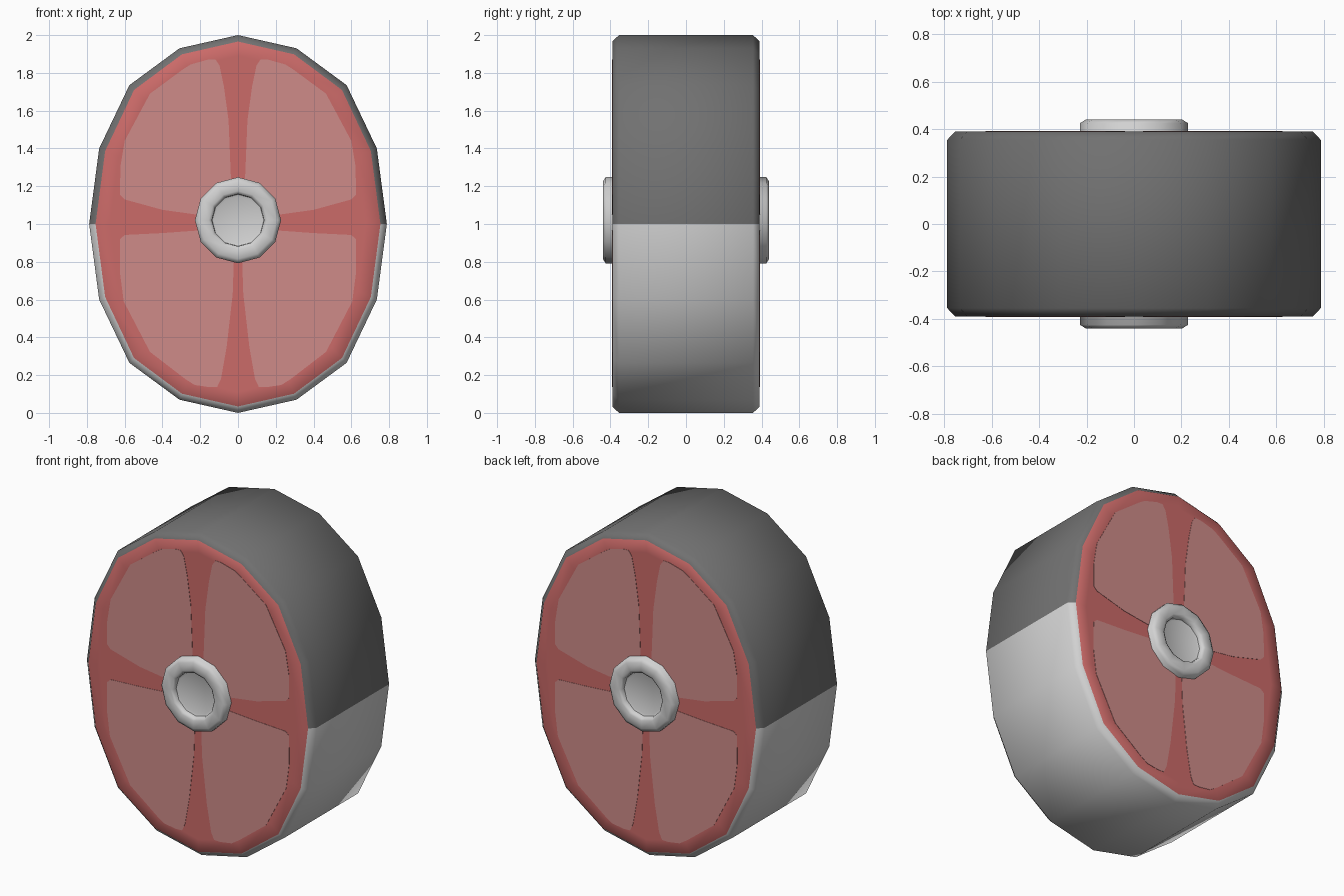
import bpy, bmesh, math

if "Cube" in bpy.data.objects:
    bpy.data.objects.remove(bpy.data.objects["Cube"])

def material(name, rgb):
    m = bpy.data.materials.new(name)
    m.diffuse_color = (*rgb, 1)
    m.use_nodes = True
    m.node_tree.nodes["Principled BSDF"].inputs["Base Color"].default_value = m.diffuse_color
    return m

DARK = material("dark_skin", (0.165, 0.165, 0.165))
PALE = material("pale_grey", (0.64, 0.64, 0.64))
RED = material("meat_red", (0.60, 0.145, 0.14))
PINK = material("meat_pink", (0.62, 0.26, 0.25))

def finish(bm, name, mats, smooth=None):
    bmesh.ops.recalc_face_normals(bm, faces=bm.faces)
    me = bpy.data.meshes.new(name)
    bm.to_mesh(me)
    bm.free()
    for m in mats:
        me.materials.append(m)
    ob = bpy.data.objects.new(name, me)
    bpy.context.collection.objects.link(ob)
    if smooth:
        bpy.ops.object.select_all(action='DESELECT')
        bpy.context.view_layer.objects.active = ob
        ob.select_set(True)
        bpy.ops.object.shade_smooth_by_angle(angle=math.radians(smooth))
    return ob

def loft(loops):
    """Skin between closed loops of points and cap both ends."""
    bm = bmesh.new()
    rings = [[bm.verts.new(p) for p in lp] for lp in loops]
    n = len(rings[0])
    for a, b in zip(rings, rings[1:]):
        for i in range(n):
            j = (i + 1) % n
            bm.faces.new((a[i], a[j], b[j], b[i]))
    bm.faces.new(rings[0])
    bm.faces.new(rings[-1])
    return bm

# Meat body: 16-sided oval slab with chamfered rim
quarter = [(0, 1), (0.31, 0.93), (0.575, 0.735), (0.735, 0.40), (0.788, 0)]
right = quarter + [(x, -z) for x, z in quarter[-2::-1]]
oval = right + [(-x, z) for x, z in right[-2:0:-1]]

def oval_loop(y, inset):
    return [(x * (1 - inset / 0.788), y, 1 + z * (1 - inset)) for x, z in oval]

half = [(0.39, 0.11), (0.39, 0.034), (0.355, 0.0)]
section = [(-y, i) for y, i in half] + half[::-1]
bm = loft([oval_loop(y, i) for y, i in section])
bm.normal_update()
for f in bm.faces:
    c = f.calc_center_median()
    f.material_index = 2 if abs(c.y) > 0.3899 else (0 if c.z > 1 else 1)
finish(bm, "meat_body", [DARK, PALE, RED], 55)

# Pink meat patches: thin plates, four on each face
upper = [(0.036, 1.04), (0.037, 1.23), (0.05, 1.55), (0.075, 1.73), (0.098, 1.84),
         (0.12, 1.872), (0.16, 1.87), (0.25, 1.845), (0.29, 1.82), (0.466, 1.69),
         (0.60, 1.44), (0.623, 1.30), (0.624, 1.155), (0.60, 1.13), (0.40, 1.075),
         (0.22, 1.05)]
lower = [(0.022, 0.97), (0.023, 0.78), (0.028, 0.63), (0.06, 0.35), (0.09, 0.18),
         (0.11, 0.138), (0.15, 0.136), (0.23, 0.148), (0.28, 0.18), (0.466, 0.323),
         (0.605, 0.59), (0.626, 0.75), (0.624, 0.92), (0.60, 0.942), (0.40, 0.952),
         (0.22, 0.965)]
for side, y in (("front", -1), ("back", 1)):
    for vert, shape in (("upper", upper), ("lower", lower)):
        for hand, s in (("left", -1), ("right", 1)):
            bm = loft([[(s * x, y * d, z) for x, z in shape] for d in (0.388, 0.392)])
            finish(bm, f"{side}_{vert}_{hand}_patch", [PINK])

# Bone: 12-sided shaft end with rounded lip and dished marrow hole
def ring(y, r):
    return [(r * math.sin(math.tau * i / 12), y, 1.02 + r * math.cos(math.tau * i / 12))
            for i in range(12)]

bone = [(0.405, 0.125), (0.41, 0.137), (0.43, 0.139), (0.44, 0.155), (0.44, 0.205), (0.425, 0.228)]
profile = [(-y, r) for y, r in bone] + bone[::-1]
finish(loft([ring(y, r) for y, r in profile]), "bone", [PALE], 60)
